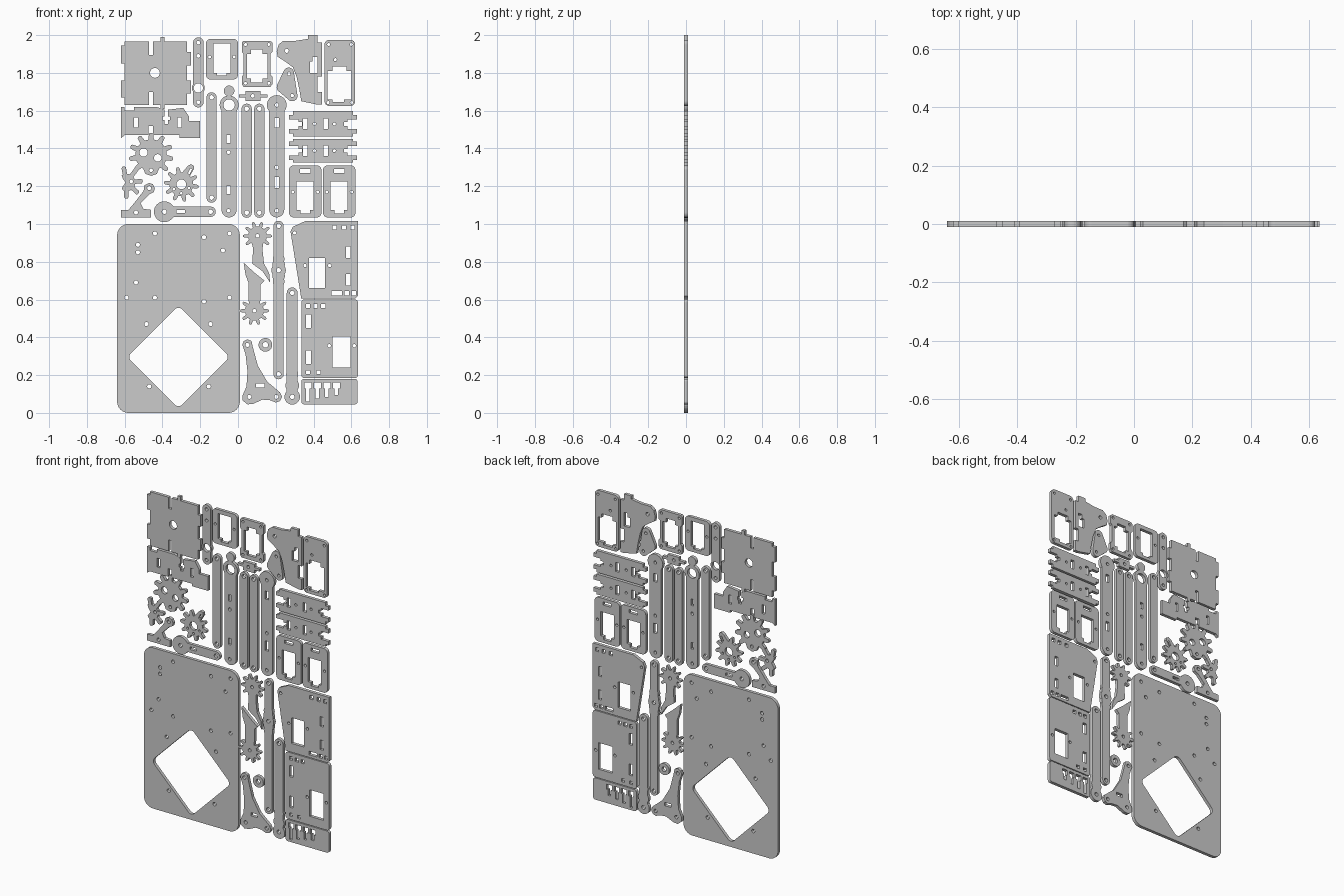
import bpy, bmesh
from math import sin, cos, pi, sqrt, radians
from mathutils import Vector
from mathutils.geometry import convex_hull_2d

# Flat sheet of cut parts; all layout numbers are hundredths of a unit (x, z)
T = 0.01  # half thickness


def circle(x, z, r=1.0, n=16):
    return [(x + r * cos(2 * pi * k / n), z + r * sin(2 * pi * k / n)) for k in range(n)]


def circles(pts, r=1.0):
    return [circle(x, z, r) for x, z in pts]


def rect(x0, z0, x1, z1):
    return [(x0, z0), (x1, z0), (x1, z1), (x0, z1)]


def hull(discs):
    pts = [Vector(p) for x, z, r in discs for p in circle(x, z, r, 32)]
    return [tuple(pts[i]) for i in convex_hull_2d(pts)]


def rounded(x0, z0, x1, z1, r):
    return hull([(x, z, r) for x in (x0 + r, x1 - r) for z in (z0 + r, z1 - r)])


def bar(p0, p1, w, discs=()):
    """Round-ended bar of half width w; discs are (distance along bar, radius)."""
    a, b = Vector(p0), Vector(p1)
    length = (b - a).length
    d = (b - a) / length
    n = Vector((-d.y, d.x))
    alld = [(0, w), (length, w)] + list(discs)
    s = sorted({round(c + r * cos(k * pi / 16), 3) for c, r in alld for k in range(17)})
    prof = []
    for t in s:
        h = max([sqrt(max(0, r * r - (t - c) ** 2)) for c, r in alld] + [w if 0 <= t <= length else 0])
        prof.append((t, h))
    side = [a + d * t + n * h for t, h in prof]
    back = [a + d * t - n * h for t, h in reversed(prof[1:-1])]
    return [tuple(p) for p in side + back]


def gear(x, z, r0, r1, teeth, a0=0, a1=360):
    """Counter-clockwise toothed arc from a0 to a1 degrees."""
    pts, step = [], (a1 - a0) / teeth
    for i in range(teeth):
        for f, r in ((0.02, r0), (0.2, r0), (0.32, r1 - .6), (0.42, r1), (0.58, r1),
                     (0.68, r1 - .6), (0.8, r0), (0.98, r0)):
            a = radians(a0 + (i + f) * step)
            pts.append((x + r * cos(a), z + r * sin(a)))
    return pts


def plate(name, outline, holes=()):
    cu = bpy.data.curves.new(name, 'CURVE')
    cu.dimensions, cu.fill_mode, cu.extrude = '2D', 'BOTH', T
    for loop in [outline] + list(holes):
        sp = cu.splines.new('POLY')
        sp.points.add(len(loop) - 1)
        for p, (x, z) in zip(sp.points, loop):
            p.co = (x / 100, z / 100, 0, 1)
        sp.use_cyclic_u, sp.use_smooth = True, False
    tmp = bpy.data.objects.new(name + "_curve", cu)
    bpy.context.collection.objects.link(tmp)
    me = bpy.data.meshes.new_from_object(tmp.evaluated_get(bpy.context.evaluated_depsgraph_get()))
    bpy.data.objects.remove(tmp)
    bm = bmesh.new()
    bm.from_mesh(me)
    bmesh.ops.remove_doubles(bm, verts=bm.verts, dist=1e-5)
    bmesh.ops.recalc_face_normals(bm, faces=bm.faces)
    for v in bm.verts:
        v.co = (v.co.x, -v.co.z, v.co.y)
    bm.to_mesh(me)
    bm.free()
    me.name = name
    bpy.context.collection.objects.link(bpy.data.objects.new(name, me))


# Base plate with diamond opening
plate("base_plate", rounded(-64, 0, 1, 100, 6),
      [hull([(-31.5 + dx, 29.6 + dz, 3) for dx, dz in ((23, 0), (-23, 0), (0, 23), (0, -23))])] +
      circles([(-44, 95), (-53, 89), (-53, 85), (-18, 93), (-8, 86), (-4.5, 95), (-54, 69), (-59, 61),
               (-44, 61), (-18, 59), (-4.5, 61), (-48.5, 47), (-14.5, 47), (-47, 14), (-15.5, 14)], 1.1))

# Tabbed square plate and the slotted plate below it
plate("square_plate", [
    (-60, 163), (-47, 163), (-47, 170), (-45, 170), (-45, 163), (-41, 163), (-41, 161), (-39, 161), (-39, 163),
    (-27, 163), (-27, 169), (-25, 169), (-25, 176), (-27, 176), (-27, 184), (-25, 184), (-25, 191), (-27, 191),
    (-27, 196.5), (-39, 196.5), (-39, 199), (-41, 199), (-41, 196.5), (-45, 196.5), (-45, 189.5), (-47, 189.5),
    (-47, 196.5), (-60, 196.5), (-60, 194.5), (-62, 194.5), (-62, 185), (-60, 185), (-60, 176), (-62, 176),
    (-62, 167), (-60, 167)], [circle(-44, 180, 2.6, 24)])
plate("slotted_plate", [
    (-62, 145.5), (-60, 147), (-47.5, 147), (-47.5, 152), (-45, 152), (-45, 147), (-31, 147), (-31, 145.5),
    (-20, 145.5), (-20, 154.5), (-26, 154.5), (-26, 157), (-29, 161.5), (-37, 160.5), (-37, 157), (-36, 157),
    (-36, 155), (-37, 155), (-37, 153), (-39, 153), (-39, 155), (-40, 155), (-40, 157), (-39, 157), (-39, 160.5),
    (-43, 162), (-55, 162), (-55, 160), (-60, 160), (-60, 162), (-62, 162)],
    [rect(-55, 151, -53, 156.5), rect(-32, 151, -30, 156.5)])

# Long and short links
plate("short_link", bar((-21, 164.5), (-21, 196), 2.8, [(7.5, 3.4)]),
      [circle(-21, 172, 2.5)] + circles([(-21, 196), (-21, 189), (-21, 164.5)]))
for name, x, z0, z1 in (("long_link_a", -14, 114, 167), ("long_link_b", 4.6, 106, 161), ("long_link_c", 11.3, 106, 161)):
    plate(name, bar((x, z0), (x, z1), 2.7), circles([(x, z0), (x, z1)], 1.2))
plate("wide_link_a", bar((-4.7, 107.5), (-4.7, 163), 4, [(55.5, 5), (63, 2.8)]),
      [circle(-4.7, 163, 3, 24), rect(-6, 143, -4, 147), rect(-6, 116, -4, 120)] + circles([(-5, 138), (-5, 107)]))
plate("wide_link_b", bar((20.5, 107.5), (20.5, 163), 4, [(55.5, 5.2)]),
      [rect(19.3, 151, 21.7, 156), rect(19.3, 119, 21.7, 125)] + circles([(20.5, 163), (20.5, 130), (20.5, 107)]))
plate("lever_link", bar((-39, 106.5), (-14.5, 106.5), 2.7, [(0, 5.5)]),
      [rect(-32.5, 105.8, -28, 107.4)] + circles([(-39, 106.5), (-14.5, 106.5)], 1.2))
plate("bulged_link", bar((21.5, 20.5), (21.5, 99), 2.7, [(49, 3.1), (52, 3.3), (55, 3.8), (58, 3.3), (61, 3.1)]),
      circles([(21.5, 20.5), (21.5, 75.5), (21.5, 99)], 1.2))
plate("club_link", bar((28.7, 8.5), (28.7, 63.5), 2.9, [(0, 4.1), (6, 3.6), (12, 3.2)]),
      circles([(28.7, 8.5), (28.7, 63.5)], 1.2))
plate("small_rod", [(0.5, 167), (4, 167), (4, 165), (12, 165), (12, 167), (15.5, 167), (15.5, 168.6),
                    (12, 168.6), (12, 170.5), (4, 170.5), (4, 168.6), (0.5, 168.6)], [circle(7.8, 167.8)])

# Motor frames
plate("motor_frame_a", rounded(-17, 176.5, 0, 198, 2.5),
      [[(-11, 178.5), (-6, 178.5), (-6, 180), (-4, 180), (-4, 195.5), (-13, 195.5), (-13, 180), (-11, 180)]] +
      circles([(-15, 188.5), (-2, 188.5)], .8))
plate("motor_frame_b", [
    (3, 172.5), (17, 172.5), (18.2, 174), (18.2, 178), (17.2, 179), (17.2, 190), (18.2, 191), (18.2, 196),
    (17, 197), (3, 197), (2, 196), (2, 191), (3, 190), (3, 179), (2, 178), (2, 174)],
    [[(7, 175), (13, 175), (13, 177), (15.5, 177), (15.5, 190), (13, 190), (13, 192.5),
      (7, 192.5), (7, 190), (4.8, 190), (4.8, 177), (7, 177)]] +
    circles([(4, 195), (16.3, 195), (4, 174.5), (16.3, 174.5)], .8))
plate("motor_frame_c", rounded(45.8, 162.5, 62, 197.5, 2.5),
      [[(50, 164.5), (56, 164.5), (56, 166), (60, 166), (60, 181), (57.5, 181), (57.5, 183.5),
        (50, 183.5), (50, 181), (47.5, 181), (47.5, 166), (50, 166)]] +
      circles([(48, 195), (60, 195), (51.5, 187), (47.7, 164.3), (60.2, 164.3)], .8))
for name, x in (("motor_frame_d", 27), ("motor_frame_e", 45)):
    plate(name, rounded(x, 103.5, x + 17.2, 131, 2.5),
          [[(x + 6, 105.5), (x + 11, 105.5), (x + 11, 107.5), (x + 13, 107.5), (x + 13, 122.5), (x + 4, 122.5),
            (x + 4, 107.5), (x + 6, 107.5)], rect(x + 5.8, 127, x + 11.4, 129)] +
          circles([(x + 2, 117), (x + 15.2, 117)], .8))

# Curved bracket and small three-lobed spacer
plate("curved_bracket", [
    (20.5, 191.5), (21, 188.5), (25, 186), (29, 183), (31, 178), (32.5, 171), (33.5, 165), (42, 163.2), (44.5, 163.2),
    (44.5, 170), (42, 170), (42, 178), (44.5, 178), (44.5, 196), (42, 196), (42, 200), (37, 200), (37, 198),
    (30.5, 197), (24, 197), (21.5, 195)],
    [[(38, 180), (42, 180), (42, 188.5), (39.5, 188.5), (39.5, 186), (38, 186)], circle(25.8, 191.7, 1.1)])
plate("lobed_spacer", hull([(26.8, 180, 2.8), (23.5, 172.5, 3), (28.7, 167.8, 2.8)]),
      circles([(27, 179.5), (28.7, 168)], .9))

# Notched crossbars: mirrored end profile
for name, zc, h in (("crossbar_upper", 153, 6.8), ("crossbar_lower", 138.8, 6.3)):
    end = [(61, -h), (61, -5), (63, -5), (63, -2.6), (58, -2.6), (58, -1), (56, -1), (56, 1), (58, 1),
           (58, 2.4), (63, 2.4), (63, 4.8), (61, 4.8), (61, h)]
    half = [(x - 45, z) for x, z in end]
    out = half + [(-x, z) for x, z in reversed(half)]
    plate(name, [(x + 45, z + zc) for x, z in out],
          [rect(x, zc - 2.8, x + 2.4, zc + 2.8) for x in (34.5, 45.3)] + circles([(40.5, zc), (51, zc)], .8))

# Gears and toothed levers
plate("large_gear", gear(-46, 136.5, 8.3, 11.8, 9, -60, 240) + [(-49, 126.5), (-46, 125.5), (-43, 126.5)],
      [circle(-50, 137.8, 2.2), circle(-42.5, 135, 2), circle(-46, 128.5)])
plate("half_gear", gear(-59, 122, 4.6, 8.6, 5, -115, 125) + [(-61, 124), (-59.5, 122), (-61.5, 119)],
      [circle(-56.5, 122.5)])
plate("crank_gear", gear(-30, 121, 6.3, 9.2, 9, 85, 405) +
      [(-23.2, 129.3), (-23.5, 131), (-25, 131.7), (-26.6, 130.7)],
      [circle(-30, 121, 2.6), [(-26.6, 126.8), (-25.7, 126.3), (-24.3, 129), (-25.2, 129.6)]] +
      circles([(-34, 118.5), (-30, 116.3), (-26, 119)], .7))
plate("footed_lever", [
    (-62, 103.5), (-46, 103.5), (-46, 107.5), (-50, 108), (-51.5, 111), (-47, 115.6), (-44.5, 117), (-44, 119),
    (-45, 121), (-47, 121.7), (-49.5, 120.5), (-50, 117.5), (-55, 111), (-58, 107.5), (-62, 107.5)],
    circles([(-47, 119), (-54, 106)], 1.1))
plate("gripper_finger_upper", gear(10.3, 93.7, 5, 7.6, 8, -55, 235) +
      [(8, 87), (7.5, 79), (13, 75), (17, 69), (16.5, 74), (13.8, 79), (13, 86)], [circle(10.3, 93.7)])
plate("gripper_finger_lower", gear(8.7, 54, 5, 7.6, 8, 125, 415) +
      [(12, 61), (12, 68), (14, 70), (9, 74), (3, 79.5), (4, 73), (5.5, 69), (5.5, 61)], [circle(8.7, 54)])

# Washer and three-armed bracket
plate("washer", circle(14.5, 36, 3.6, 32), [circle(14.5, 36, 1.5)])
plate("tri_bracket", [
    (5, 39), (3, 38), (2.3, 36), (4, 31), (5, 22), (4.5, 14), (2.5, 9.5), (2.5, 6.5), (5, 4.5), (8, 4.8),
    (13, 7), (17, 6.7), (20, 5.5), (22.3, 6.3), (23.3, 8.5), (22.3, 10.8), (15.5, 16.5), (10.5, 25),
    (7.8, 35), (7.2, 38)],
    [rect(9.5, 13.5, 14, 15.5)] + circles([(5, 36), (6, 8.5), (20.3, 8.5)], 1.1))

# Side plates on the right
def small_rects(xs, z0, z1, w=2.2):
    return [rect(x, z0, x + w, z1) for x in xs]


plate("side_plate_upper", [(33.5, 60.5), (62, 60.5), (63.5, 62), (63.5, 101.5), (35.5, 101.5), (29, 98.5), (27.8, 96)],
      [rect(37.5, 66, 46, 82), rect(57.3, 82, 59.5, 88), rect(57.3, 67.5, 59.5, 73.5), rect(49.5, 62.2, 55, 64.4)] +
      small_rects((50, 55, 59.5), 97, 99.3) + small_rects((56.5, 60.2), 62.2, 64.4) +
      circles([(30, 95.3), (35.5, 78), (48.5, 78)], .9))
plate("side_plate_lower", rounded(33.5, 18.5, 63.5, 60, 1.5),
      [rect(50, 24, 59.5, 40.5), rect(36, 45, 38.6, 52), rect(36, 26, 38.6, 33)] +
      small_rects((36, 40, 44), 55.5, 57.7) + small_rects((36, 41.5), 20.5, 22.5) +
      circles([(48.3, 35.5), (61.5, 35.5)], .9))
plate("slot_plate", rounded(33.5, 4.5, 63.3, 18, 1.5),
      [[(x + .8, z), (x + 2.6, z), (x + 2.6, 13), (x + 3.6, 13), (x + 3.6, 16.2), (x, 16.2), (x, 13), (x + .8, 13)]
       for x, z in ((35.3, 6), (40.3, 7.5), (45.3, 8.5), (50.3, 9.5))])
